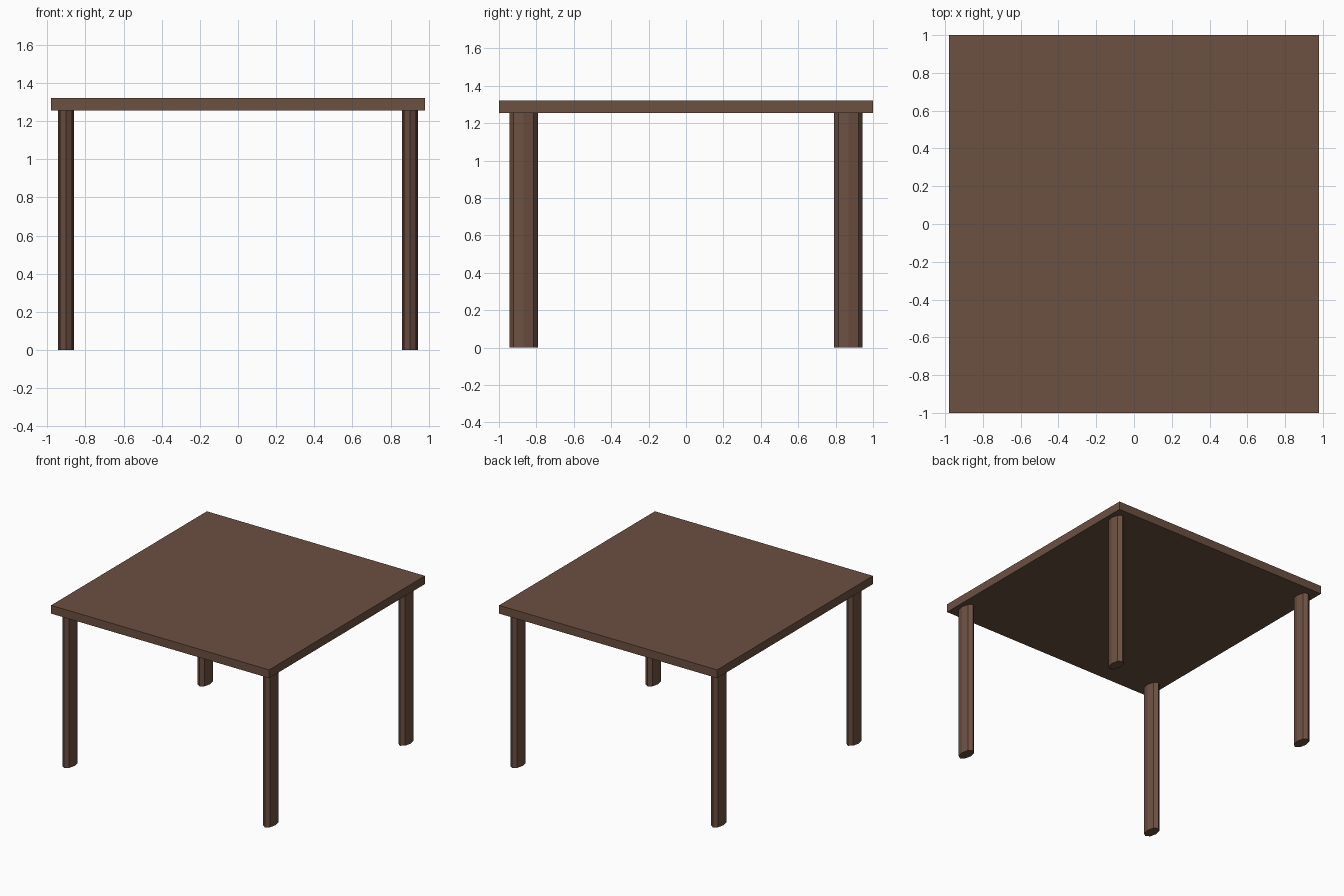
import bpy
from mathutils import Matrix

if "Cube" in bpy.data.objects:
    bpy.data.objects.remove(bpy.data.objects["Cube"])

UNDERSIDE, TOP = 1.255, 1.322

wood = bpy.data.materials.new("dark_wood")
wood.diffuse_color = (0.15, 0.08, 0.053, 1)
wood.use_nodes = True
wood.node_tree.nodes["Principled BSDF"].inputs["Base Color"].default_value = wood.diffuse_color


def finish(obj, name, size):
    # bake the size into the mesh, then name and colour the part
    obj.name = obj.data.name = name
    obj.data.transform(Matrix.Diagonal((*size, 1)))
    obj.data.materials.append(wood)


# Flat rectangular table top
bpy.ops.mesh.primitive_cube_add(size=1, location=(0, 0, (UNDERSIDE + TOP) / 2))
finish(bpy.context.object, "table_top", (1.96, 2.0, TOP - UNDERSIDE))

# Four eight-sided legs with an oval section, longer front to back
for y, end in ((-0.868, "front"), (0.868, "back")):
    for x, side in ((-0.902, "left"), (0.902, "right")):
        bpy.ops.mesh.primitive_cylinder_add(
            vertices=8, radius=1, depth=1, location=(x, y, UNDERSIDE / 2))
        finish(bpy.context.object, f"{end}_{side}_leg", (0.043, 0.076, UNDERSIDE))
